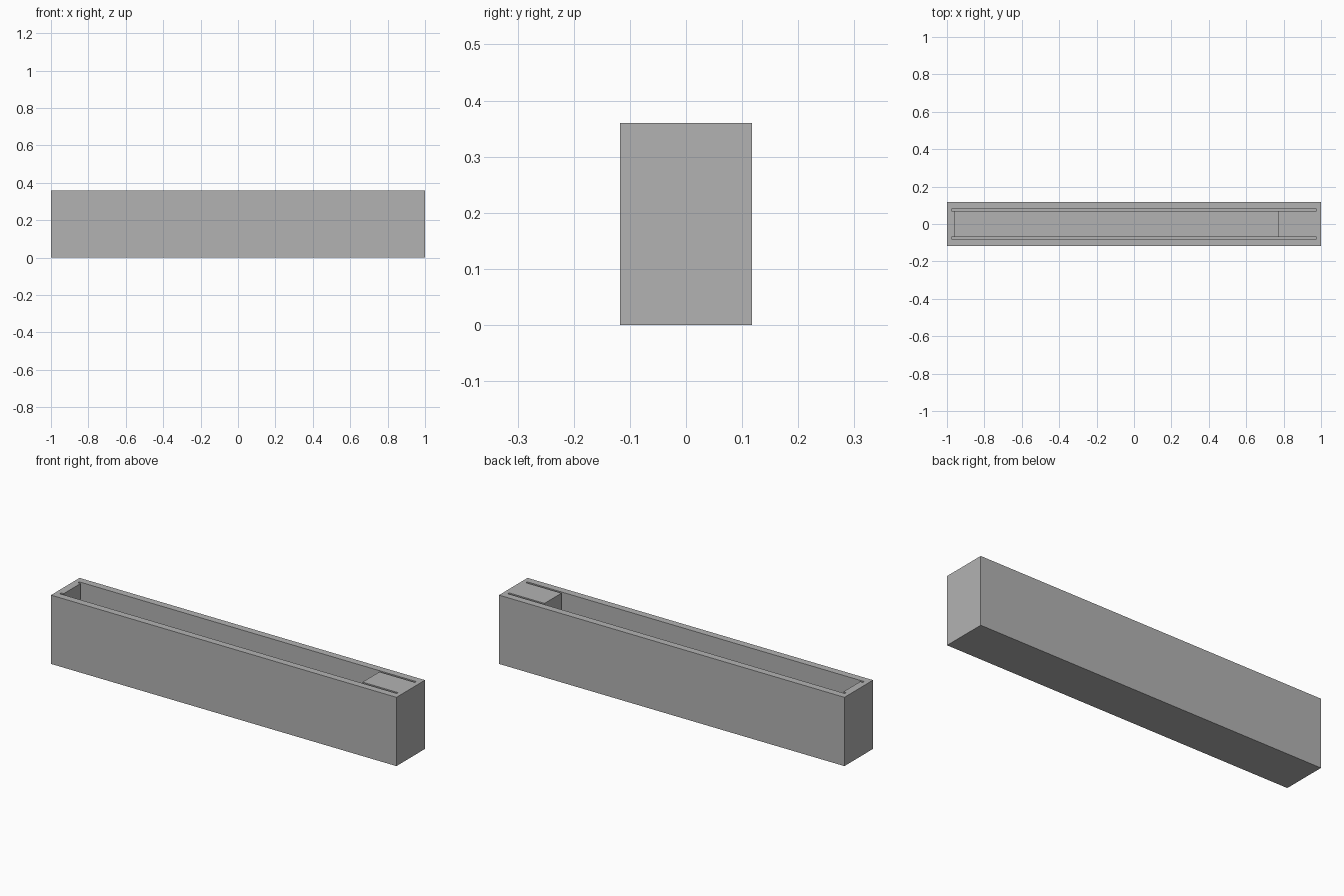
import bpy

if "Cube" in bpy.data.objects:
    bpy.data.objects.remove(bpy.data.objects["Cube"], do_unlink=True)

HALF_LENGTH, HALF_WIDTH, HEIGHT = 1.0, 0.118, 0.36
CAVITY_HALF, SLOT_OUTER, SLOT_END = 0.07, 0.081, 0.976
CAVITY_FLOOR, SLOT_FLOOR = 0.04, 0.024
ABOVE = HEIGHT + 0.1

grey = bpy.data.materials.new("plain grey")
grey.use_nodes = True
colour = (0.45, 0.45, 0.45, 1)
grey.diffuse_color = colour
grey.node_tree.nodes["Principled BSDF"].inputs["Base Color"].default_value = colour


def box(name, low, high):
    """Box between two opposite corners."""
    bpy.ops.mesh.primitive_cube_add(size=1)
    obj = bpy.context.object
    obj.name = name
    for v in obj.data.vertices:
        v.co = [lo if c < 0 else hi for c, lo, hi in zip(v.co, low, high)]
    obj.data.materials.append(grey)
    return obj


def cut(body, cutter):
    """Subtract the cutter, then remove it."""
    cutter.hide_render = True
    mod = body.modifiers.new(cutter.name, "BOOLEAN")
    mod.operation = "DIFFERENCE"
    mod.solver = "EXACT"
    mod.object = cutter
    bpy.context.view_layer.objects.active = body
    bpy.ops.object.modifier_apply(modifier=mod.name)
    bpy.data.objects.remove(cutter, do_unlink=True)


# Long open-topped housing
housing = box("housing", (-HALF_LENGTH, -HALF_WIDTH, 0),
              (HALF_LENGTH, HALF_WIDTH, HEIGHT))

# Main cavity, leaving a solid block at the left end
cut(housing, box("cavity_cutter", (-0.96, -CAVITY_HALF, CAVITY_FLOOR),
                 (0.77, CAVITY_HALF, ABOVE)))

# Thin panel slots along both sides of the cavity
for side in (-1, 1):
    y_low, y_high = sorted((side * CAVITY_HALF, side * SLOT_OUTER))
    cut(housing, box("slot_cutter", (-SLOT_END, y_low, SLOT_FLOOR),
                     (SLOT_END, y_high, ABOVE)))
